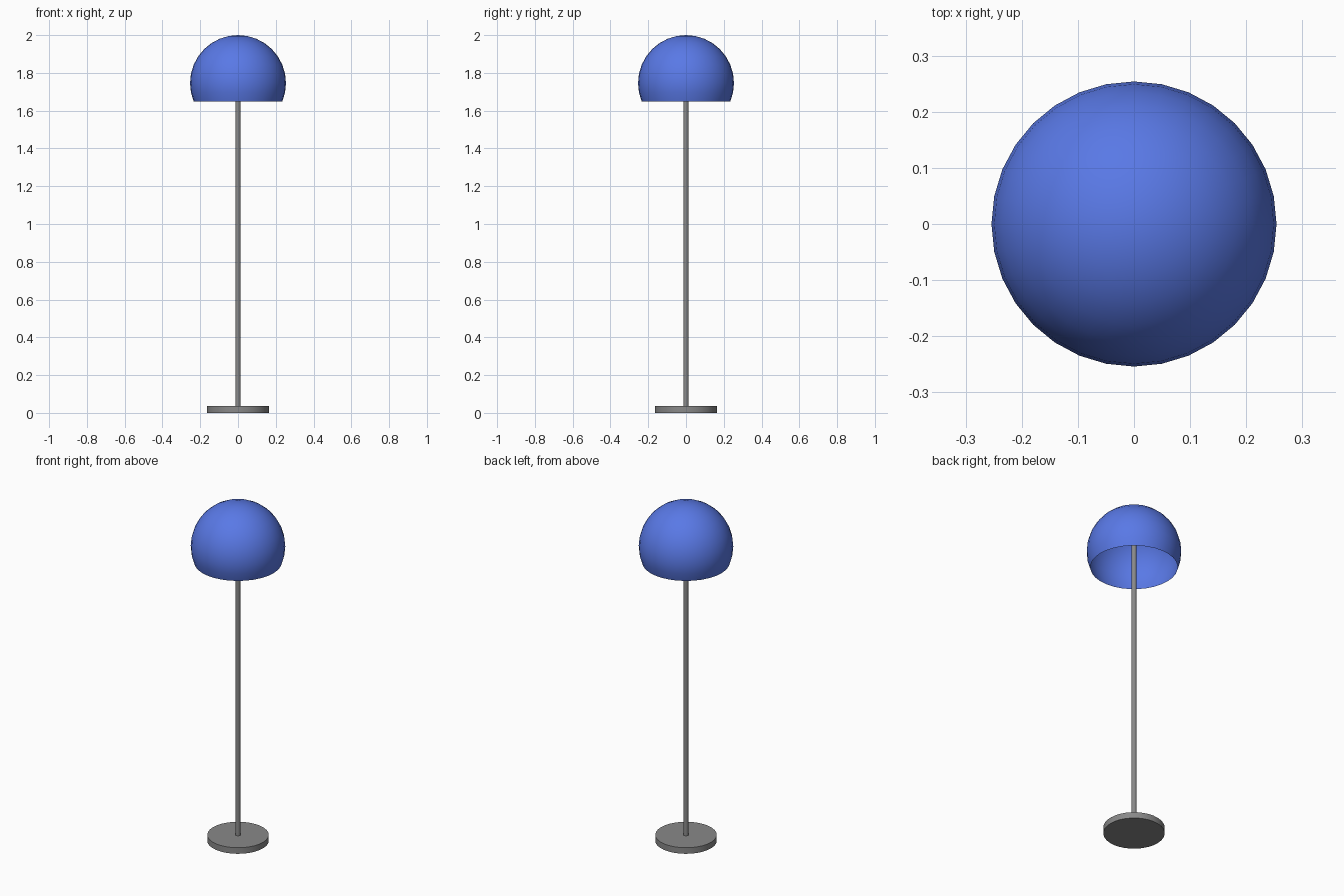
import bpy
import bmesh
import math

cube = bpy.data.objects.get("Cube")
if cube:
    bpy.data.objects.remove(cube, do_unlink=True)


def make_material(name, color):
    mat = bpy.data.materials.new(name)
    mat.use_nodes = True
    mat.diffuse_color = color
    mat.node_tree.nodes["Principled BSDF"].inputs["Base Color"].default_value = color
    return mat


def add_object(name, bm, mat):
    mesh = bpy.data.meshes.new(name)
    bm.to_mesh(mesh)
    bm.free()
    mesh.materials.append(mat)
    obj = bpy.data.objects.new(name, mesh)
    bpy.context.collection.objects.link(obj)
    bpy.ops.object.select_all(action="DESELECT")
    obj.select_set(True)
    bpy.context.view_layer.objects.active = obj
    bpy.ops.object.shade_smooth_by_angle(angle=math.radians(30))
    return obj


def add_cylinder(name, radius, bottom, top, mat):
    bm = bmesh.new()
    bmesh.ops.create_cone(bm, cap_ends=True, segments=32, radius1=radius,
                          radius2=radius, depth=top - bottom)
    bmesh.ops.translate(bm, verts=bm.verts, vec=(0, 0, (bottom + top) / 2))
    return add_object(name, bm, mat)


grey = make_material("grey metal", (0.25, 0.25, 0.25, 1))
blue = make_material("blue shade", (0.1, 0.19, 0.79, 1))

# Round foot and slim pole reaching up inside the shade
add_cylinder("base", 0.165, 0, 0.036, grey)
add_cylinder("pole", 0.0138, 0.03, 1.95, grey)

# Open dome: a sphere with its lowest rings removed
RADIUS = 0.254
bm = bmesh.new()
bmesh.ops.create_uvsphere(bm, u_segments=32, v_segments=16, radius=RADIUS)
cut = -RADIUS * math.sin(math.radians(22.5)) - 0.005
low = [v for v in bm.verts if v.co.z < cut]
bmesh.ops.delete(bm, geom=low, context="VERTS")
bmesh.ops.translate(bm, verts=bm.verts, vec=(0, 0, 2 - RADIUS))
add_object("lampshade", bm, blue)
